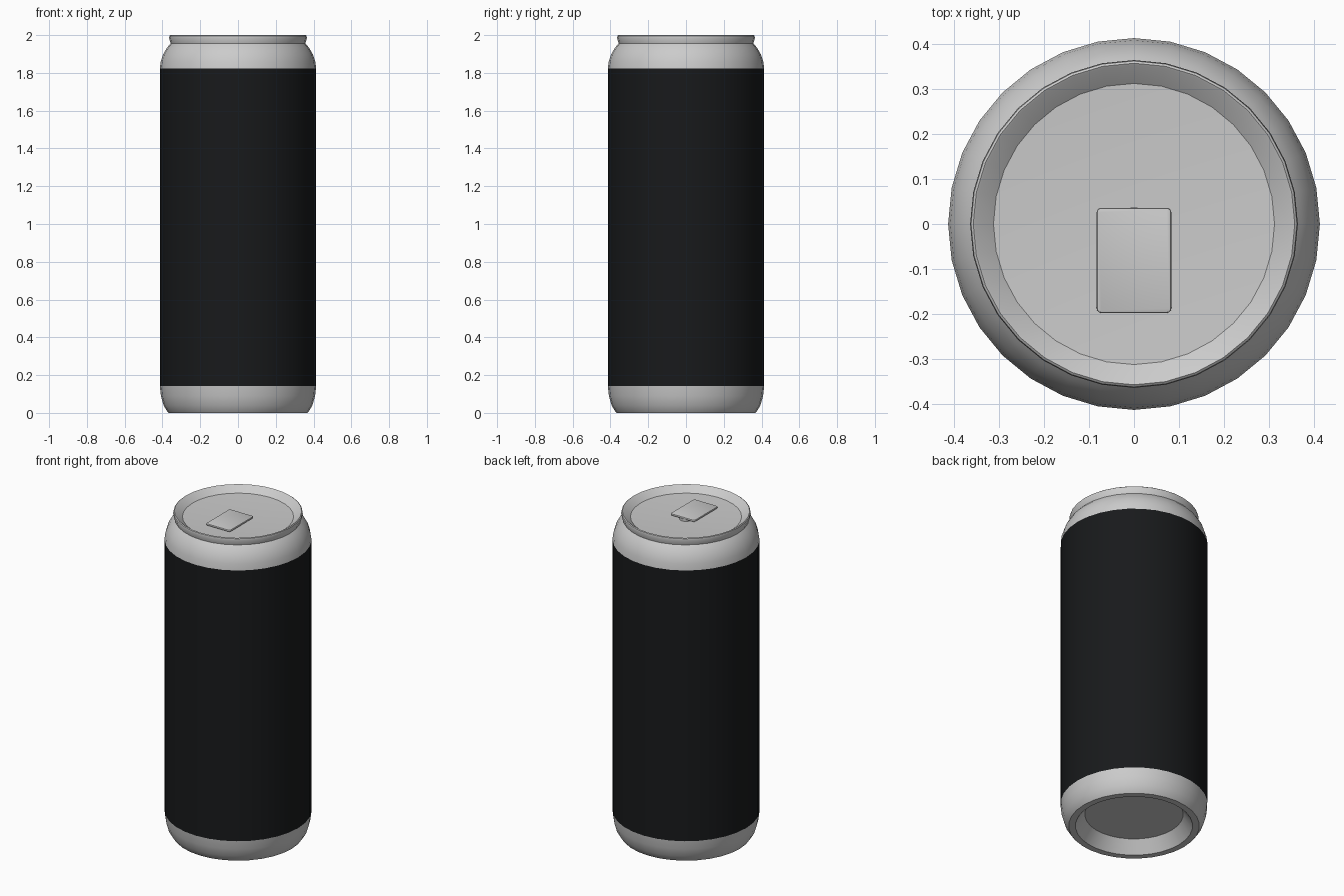
import bpy, bmesh, math

if "Cube" in bpy.data.objects:
    bpy.data.objects.remove(bpy.data.objects["Cube"])

SIDES = 32


def finish(name, bm, angle=35, colour=None):
    mesh = bpy.data.meshes.new(name)
    bm.to_mesh(mesh)
    bm.free()
    ob = bpy.data.objects.new(name, mesh)
    bpy.context.collection.objects.link(ob)
    if colour:
        mat = bpy.data.materials.new(name + "_paint")
        mat.diffuse_color = colour
        mat.use_nodes = True
        mat.node_tree.nodes["Principled BSDF"].inputs["Base Color"].default_value = mat.diffuse_color
        mesh.materials.append(mat)
    bpy.ops.object.select_all(action='DESELECT')
    bpy.context.view_layer.objects.active = ob
    ob.select_set(True)
    bpy.ops.object.shade_smooth_by_angle(angle=math.radians(angle))
    return ob


def lathe(name, profile, colour=None, angle=35):
    """Spin a list of (radius, height) points around z."""
    bm = bmesh.new()
    verts = [bm.verts.new((r, 0, z)) for r, z in profile]
    edges = [bm.edges.new(pair) for pair in zip(verts, verts[1:])]
    bmesh.ops.spin(bm, geom=verts + edges, cent=(0, 0, 0), axis=(0, 0, 1),
                   angle=math.tau, steps=SIDES)
    bmesh.ops.remove_doubles(bm, verts=bm.verts, dist=1e-4)
    # profiles run from the bottom up, so the swept faces point outward
    bm.normal_update()
    return finish(name, bm, angle, colour)


# Base with recessed underside
lathe("base", [(0, 0.075), (0.277, 0.075), (0.33, 0.0), (0.368, 0.0),
               (0.376, 0.01), (0.394, 0.04), (0.408, 0.09), (0.414, 0.142)])

# Printed sleeve
lathe("sleeve", [(0.414, 0.142), (0.414, 1.823)], (0.009, 0.01, 0.011, 1))

# Tapered shoulder
lathe("shoulder", [(0.414, 1.823), (0.409, 1.86), (0.397, 1.897),
                   (0.375, 1.935), (0.356, 1.955)])

# Rolled rim and shallow dished lid
lathe("rim_and_lid", [(0.356, 1.955), (0.365, 1.985), (0.363, 1.996),
                      (0.358, 2.0), (0.353, 1.997), (0.313, 1.965), (0, 1.95)],
      angle=30)

# Pull tab: thin bevelled plate
bm = bmesh.new()
bmesh.ops.create_cube(bm, size=1)
bmesh.ops.scale(bm, vec=(0.166, 0.234, 0.012), verts=bm.verts)
bmesh.ops.bevel(bm, geom=[e for e in bm.edges
                          if abs(e.verts[0].co.z - e.verts[1].co.z) > 0.001],
                offset=0.01, segments=3, profile=0.5, affect='EDGES')
bmesh.ops.bevel(bm, geom=[e for e in bm.edges
                          if abs(e.verts[0].co.z - e.verts[1].co.z) < 0.001],
                offset=0.004, segments=2, profile=0.5, affect='EDGES')
bmesh.ops.translate(bm, vec=(0, -0.081, 1.971), verts=bm.verts)
finish("pull_tab", bm)

# Rivet holding the tab
lathe("tab_rivet", [(0.037, 1.948), (0.037, 1.966), (0, 1.966)])
